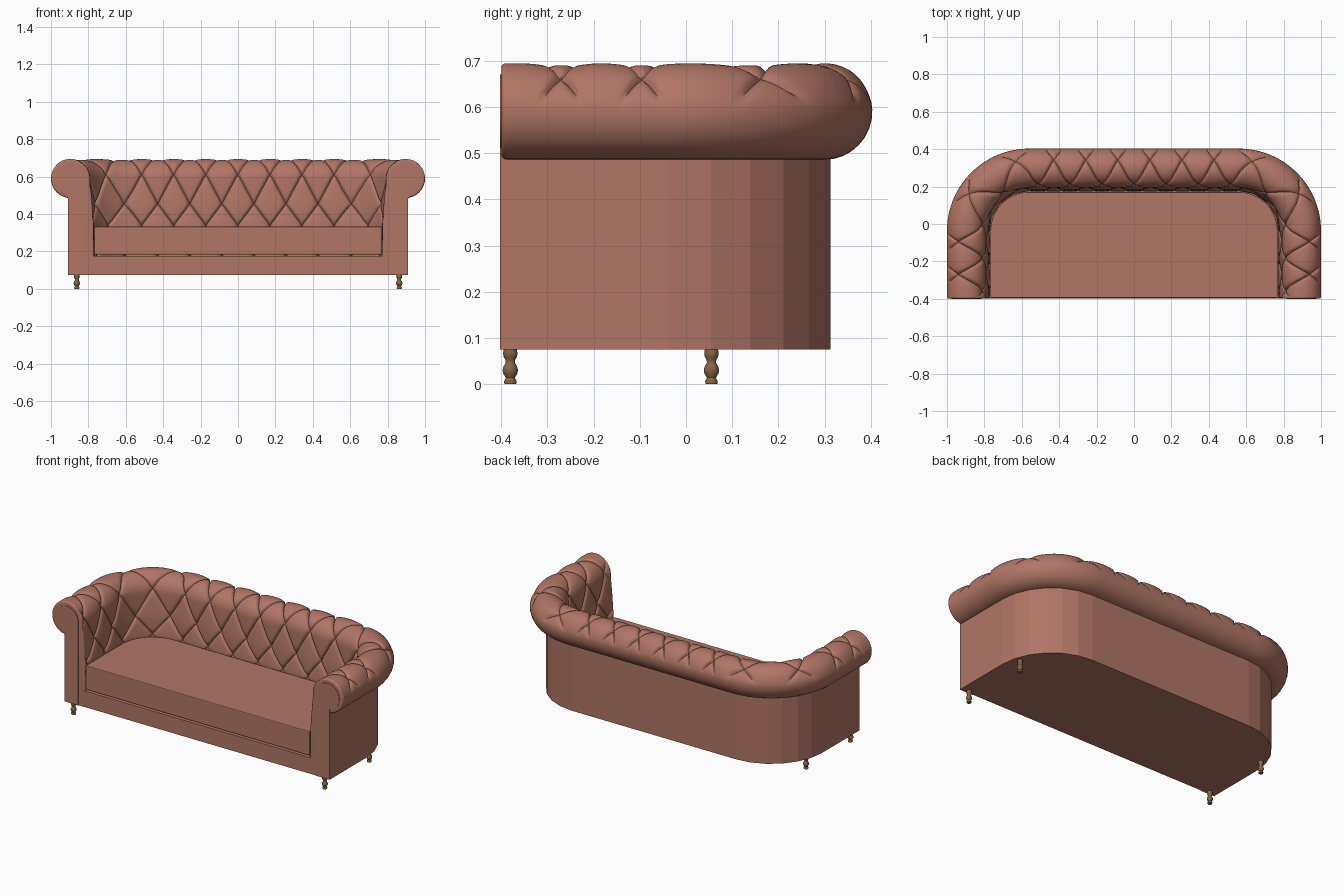
import bpy, bmesh, math
from math import sin, cos, pi, radians

if "Cube" in bpy.data.objects:
    bpy.data.objects.remove(bpy.data.objects["Cube"])

def material(name, col):
    m = bpy.data.materials.new(name)
    m.diffuse_color = (*col, 1)
    m.use_nodes = True
    m.node_tree.nodes["Principled BSDF"].inputs["Base Color"].default_value = m.diffuse_color
    return m

LEATHER = material("leather", (0.44, 0.18, 0.13))
WOOD = material("wood", (0.23, 0.13, 0.065))

def finish(name, bm, mat, smooth=None, bevel=0):
    bmesh.ops.recalc_face_normals(bm, faces=bm.faces)
    me = bpy.data.meshes.new(name)
    bm.to_mesh(me)
    bm.free()
    me.materials.append(mat)
    ob = bpy.data.objects.new(name, me)
    bpy.context.collection.objects.link(ob)
    if bevel:
        b = ob.modifiers.new("bevel", 'BEVEL')
        b.width, b.segments, b.limit_method = bevel, 2, 'ANGLE'
        b.angle_limit = radians(50)
    if smooth:
        bpy.context.view_layer.objects.active = ob
        ob.select_set(True)
        bpy.ops.object.shade_smooth_by_angle(angle=radians(smooth))
        ob.select_set(False)
    return ob

def prism(name, pts, vec, mat=LEATHER, **kw):
    bm = bmesh.new()
    f = bm.faces.new([bm.verts.new(p) for p in pts])
    r = bmesh.ops.extrude_face_region(bm, geom=[f])
    bmesh.ops.translate(bm, vec=vec, verts=[e for e in r['geom'] if isinstance(e, bmesh.types.BMVert)])
    return finish(name, bm, mat, **kw)

# Plan layout: rounded U, inner face at offset r = 0
CX, CY, RI, FRONT = 0.56, -0.037, 0.21, -0.399

def outline(r, front, n=6):
    right = [(CX + (RI + r) * cos(i * pi / 2 / n), CY + (RI + r) * sin(i * pi / 2 / n)) for i in range(n + 1)]
    right = [(CX + RI + r, front)] + right
    return right + [(-x, y) for x, y in reversed(right)]

# Base slab, outer wall, seat cushion
prism("base", [(x, y, 0.075) for x, y in outline(0.14, FRONT)], (0, 0, 0.1))
wall = outline(0.14, FRONT) + outline(0.1, FRONT)[::-1]
prism("outer_wall", [(x, y, 0.175) for x, y in wall], (0, 0, 0.34))
prism("seat", [(x, y, 0.183) for x, y in outline(-0.002, -0.395, 10)], (0, 0, 0.15), bevel=0.005)

# Tufted back and arms: cross-section swept round the U
RC, ZC, RR = 0.125, 0.59, 0.105
S1 = 0.17
S2 = S1 + math.hypot(0.02, 0.25)
S3 = S2 + RR * 1.5 * pi

def section(s):
    if s < S1:
        return 0.0, 0.17 + s
    if s < S2:
        t = (s - S1) / (S2 - S1)
        return 0.02 * t, 0.34 + 0.25 * t
    a = pi - (s - S2) / RR
    return RC + RR * cos(a), ZC + RR * sin(a)

def section_normal(s):
    (r0, z0), (r1, z1) = section(s - 0.012), section(s + 0.012)
    l = math.hypot(r1 - r0, z1 - z0)
    return -(z1 - z0) / l, (r1 - r0) / l

ROWS = [0.0, 0.17, 0.285, 0.445, 0.645, 0.82]   # button rows along the section, rows -1 to 4

def row_to_s(v):
    i = min(int(v + 1), len(ROWS) - 2)
    return ROWS[i] + (v + 1 - i) * (ROWS[i + 1] - ROWS[i])

U1, U2 = CX / 0.1715, CX / 0.1715 + 1.9
UEND = U2 + (CY - FRONT) / 0.175

def place(u, r, z):
    a = abs(u)
    if a < U1:
        x, y = a * 0.1715, CY + RI + r
    elif a < U2:
        t = pi / 2 * (1 - (a - U1) / (U2 - U1))
        x, y = CX + (RI + r) * cos(t), CY + (RI + r) * sin(t)
    else:
        x, y = CX + RI + r, CY - (a - U2) * 0.175
    return (math.copysign(x, u), y, z)

def crease_distance(u, v):
    p, q = u - v / 2, u + v / 2
    return abs(p - round(p)), abs(q - round(q))

def tuft(u, v, s):
    a, b = crease_distance(u, v)
    m = sin(pi * a) * sin(pi * b)
    d = 0.010 * (1 - m ** 0.5) + 0.009 * math.exp(-(min(a, b) / 0.035) ** 2)
    d += 0.006 * math.exp(-(a * a + b * b) / 0.02)
    fade = min(1, max(0, (0.735 - s) / 0.04))
    return d * fade * min(1, (UEND - abs(u)) * 0.175 / 0.04)

half = [i / 24 for i in range(1, int((UEND - 0.07) * 24) + 1)]
half += [UEND - 0.010 / 0.175 * (1 - sin(k * pi / 10)) for k in range(6)]
us = [-u for u in reversed(half)] + [0] + half
vs = [-1 + i / 12 for i in range(56)]
stations = [(v, row_to_s(v)) for v in vs]
s_end = stations[-1][1]
stations += [(4, s_end + (S3 - s_end) * i / 8) for i in range(1, 9)]
bm = bmesh.new()
rings = []
for u in us:
    t = max(0, 1 - (UEND - abs(u)) * 0.175 / 0.010)
    lip = 0.010 * (1 - math.sqrt(max(0, 1 - t * t)))      # rounded front edge
    ring = []
    for v, s in stations:
        (r, z), (nr, nz) = section(s), section_normal(s)
        d = tuft(u, v, s) + lip
        ring.append(bm.verts.new(place(u, r - nr * d, z - nz * d)))
    ring.append(bm.verts.new(place(u, RC, 0.17)))
    rings.append(ring)
for k, (A, B) in enumerate(zip(rings, rings[1:])):
    for i in range(len(A)):
        j = (i + 1) % len(A)
        if i >= len(vs) - 1:
            bm.faces.new((A[i], A[j], B[j], B[i]))
            continue
        # split each quad along the nearest crease so folds stay crisp
        a, b = crease_distance((us[k] + us[k + 1]) / 2, vs[i] + 1 / 24)
        if a < b:
            tris = (A[i], A[j], B[j]), (A[i], B[j], B[i])
        else:
            tris = (A[i], A[j], B[i]), (A[j], B[j], B[i])
        for tri in tris:
            bm.faces.new(tri)
bm.faces.new(rings[0])
bm.faces.new(rings[-1])
finish("tufted_back_and_arms", bm, LEATHER, smooth=40)

# Keyhole arm-front panels and turned legs, mirrored left and right
LEG = [(0, 0), (0.013, 0), (0.014, 0.006), (0.010, 0.014), (0.016, 0.024), (0.017, 0.031), (0.015, 0.038),
       (0.010, 0.047), (0.011, 0.053), (0.015, 0.060), (0.016, 0.067), (0.014, 0.078), (0, 0.078)]
for side, sx in (("left", -1), ("right", 1)):
    key = [(0.815, 0.075), (0.91, 0.075)]
    for i in range(25):
        a = radians(-79 + 259 * i / 24)
        key.append((0.895 + 0.08 * cos(a), 0.59 + 0.08 * sin(a)))
    prism(side + "_arm_panel", [(sx * x, -0.402, z) for x, z in key], (0, 0.012, 0))
    for end, y in (("front", -0.38), ("back", 0.055)):
        bm = bmesh.new()
        pts = [bm.verts.new((r + sx * 0.862, y, z)) for r, z in LEG]
        es = [bm.edges.new(e) for e in zip(pts, pts[1:])]
        bmesh.ops.spin(bm, geom=pts + es, cent=(sx * 0.862, y, 0), axis=(0, 0, 1), angle=2 * pi, steps=14)
        bmesh.ops.remove_doubles(bm, verts=bm.verts, dist=1e-5)
        finish(f"{side}_{end}_leg", bm, WOOD, smooth=40)
